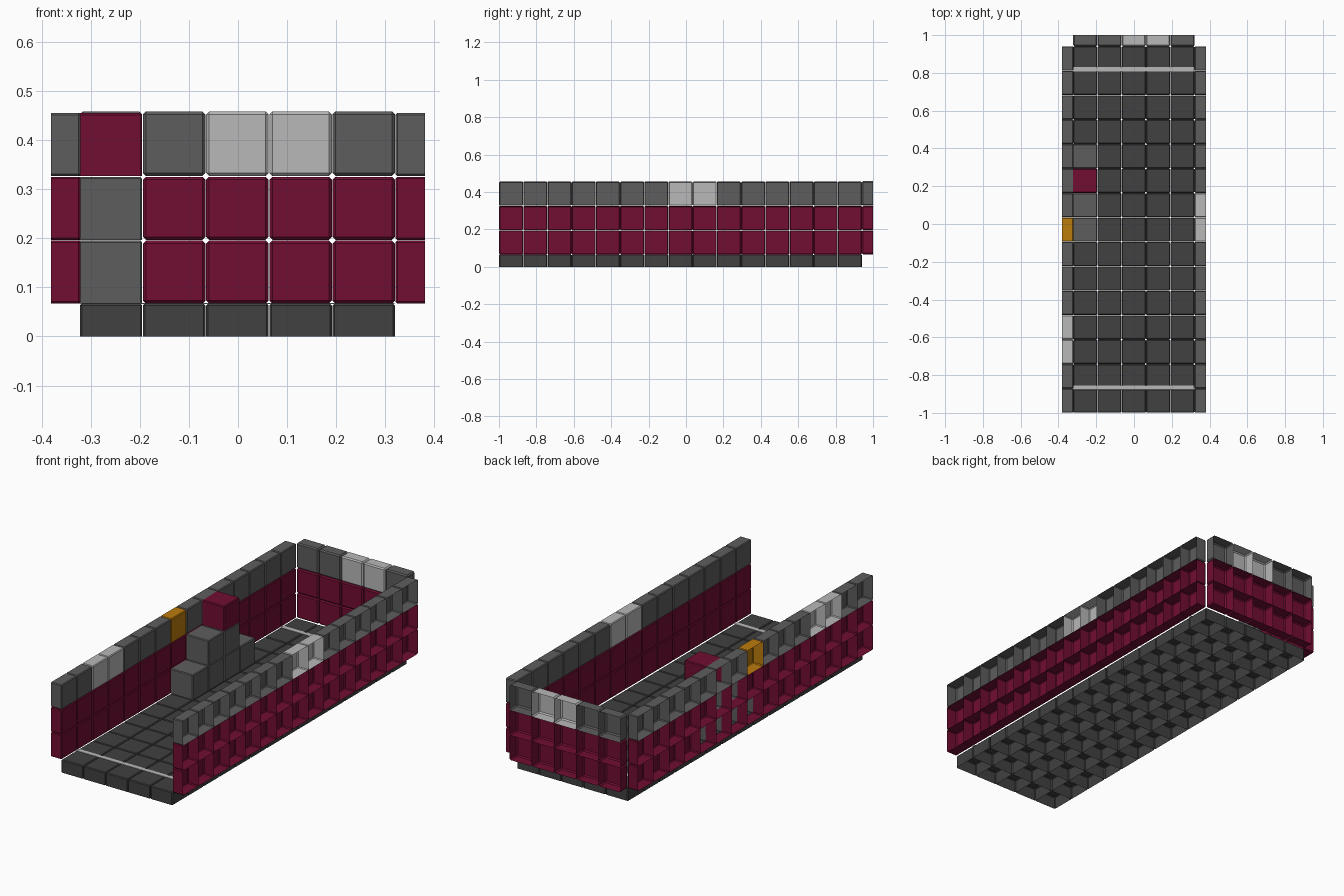
import bpy, bmesh
from mathutils import Vector, Matrix

if "Cube" in bpy.data.objects:
    bpy.data.objects.remove(bpy.data.objects["Cube"])

P = 0.1294            # tile pitch along y
Q = 0.1287            # tile pitch along x
H = 0.13              # row height
X0, Y0, Z0 = -0.323, -1.0, 0.066
GAP = 0.0008


def mat(name, c):
    m = bpy.data.materials.new(name)
    m.diffuse_color = (*c, 1)
    m.use_nodes = True
    m.node_tree.nodes["Principled BSDF"].inputs["Base Color"].default_value = m.diffuse_color
    return m


M = {
    'dark': mat('dark_grey', (0.052, 0.052, 0.052)),
    'grey': mat('mid_grey', (0.11, 0.11, 0.11)),
    'light': mat('light_grey', (0.48, 0.48, 0.48)),
    'red': mat('maroon', (0.165, 0.004, 0.032)),
    'gold': mat('amber', (0.5, 0.2, 0.004)),
}
parts = {}            # (object name, colour) -> bmesh


def shell(name, colour, lo, hi, open_dirs, bevel=0.004):
    """Thin box with the faces towards open_dirs removed and softened edges."""
    bm = parts.setdefault((name, colour), bmesh.new())
    lo, hi = Vector(lo), Vector(hi)
    m = Matrix.Translation((lo + hi) / 2) @ Matrix.Diagonal((*(hi - lo), 1))
    verts = bmesh.ops.create_cube(bm, size=1, matrix=m)['verts']
    faces = {f for v in verts for f in v.link_faces}
    for f in faces:
        f.normal_update()
    cut = [f for f in faces if any(f.normal.dot(Vector(d)) > 0.9 for d in open_dirs)]
    bmesh.ops.delete(bm, geom=cut, context='FACES')
    edges = {e for v in verts if v.is_valid for e in v.link_edges if len(e.link_faces) == 2}
    bmesh.ops.bevel(bm, geom=list(edges), offset=bevel, segments=1,
                    affect='EDGES', profile=0.5)


def span(start, pitch, i):
    return start + pitch * i + GAP, start + pitch * (i + 1) - GAP


# Floor tiles, open underneath
for i in range(5):
    for j in range(15):
        (xa, xb), (ya, yb) = span(X0, Q, i), span(Y0, P, j)
        shell('floor_tiles', 'dark', (xa, ya, 0), (xb, yb, 0.067), [(0, 0, -1)])

# Stair blocks: number of stacked blocks at each row along the left wall
stairs = {7: 1, 8: 2, 9: 3, 10: 1}
for j, n in stairs.items():
    for k in range(n):
        (xa, xb), (ya, yb), (za, zb) = span(X0, Q, 0), span(Y0, P, j), span(Z0, H, k)
        shell('stair_blocks', 'red' if k == 2 else 'grey', (xa, ya, za), (xb, yb, zb),
              [(-1, 0, 0), (0, 0, -1)])

# Side walls, open on the outside
accents = {'left': {2: 'light', 3: 'light', 7: 'gold'}, 'right': {7: 'light', 8: 'light'}}
for side, s in (('left', -1), ('right', 1)):
    for j in range(15):
        for k in range(3):
            (ya, yb), (za, zb) = span(Y0, P, j), span(Z0, H, k)
            xa, xb = sorted((s * 0.3205, s * 0.381))
            colour = accents[side].get(j, 'grey') if k == 2 else 'red'
            opened = [(s, 0, 0)]
            if side == 'left' and k < stairs.get(j, 0):
                opened.append((1, 0, 0))      # passage behind the stairs
            shell(side + '_wall', colour, (xa, ya, za), (xb, yb, zb), opened)

# Back wall, open at the rear
for i in range(5):
    for k in range(3):
        (xa, xb), (za, zb) = span(X0, Q, i), span(Z0, H, k)
        colour = 'red' if k < 2 else ('light' if i in (2, 3) else 'grey')
        shell('back_wall', colour, (xa, 0.941, za), (xb, 1.0, zb + (0.003 if k == 2 else 0)),
              [(0, 1, 0)], 0.006)

# Painted floor lines
for name, y in (('front', -0.866), ('back', 0.819)):
    shell(name + '_floor_line', 'light', (-0.321, y - 0.012, 0.066), (0.319, y + 0.012, 0.0685),
          [(0, 0, -1)], 0.0005)

for (name, colour), bm in parts.items():
    me = bpy.data.meshes.new(name + '_' + colour)
    bm.to_mesh(me)
    bm.free()
    me.materials.append(M[colour])
    bpy.context.collection.objects.link(bpy.data.objects.new(name + '_' + colour, me))
